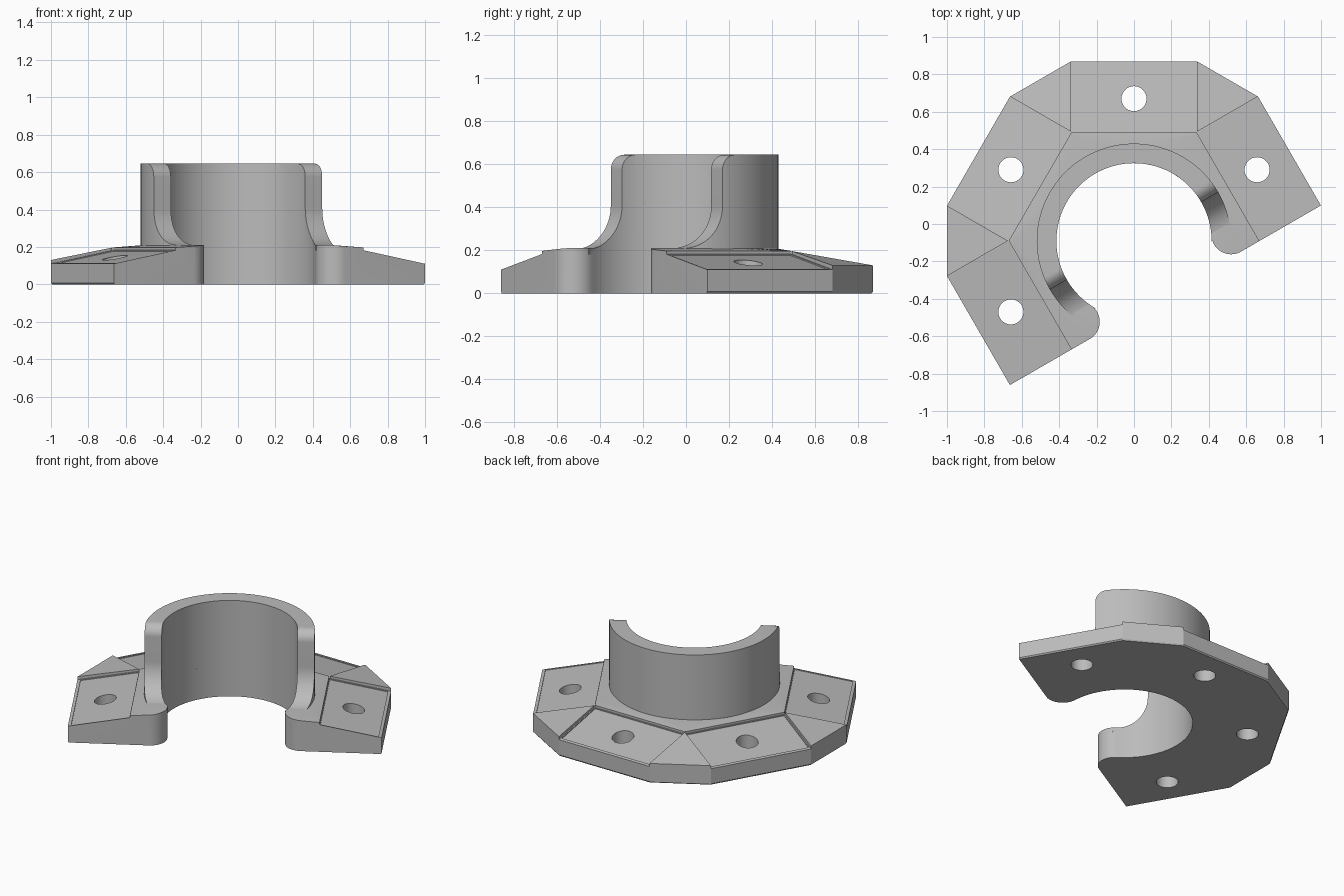
import bpy, bmesh
from math import sin, cos, radians, degrees, atan2, hypot
from mathutils import Matrix, Vector

if "Cube" in bpy.data.objects:
    bpy.data.objects.remove(bpy.data.objects["Cube"])

BORE, SLEEVE, TOP = 0.415, 0.52, 0.645      # collar radii and height
HALF, REACH, SHELF = 0.336, 0.96, 0.58      # pad half width, outer and inner reach
TIP = SLEEVE - BORE                         # rounding of the two plate ends

# One plain grey for the whole part
grey = bpy.data.materials.new("plain_grey")
grey.use_nodes = True
grey.diffuse_color = (0.5, 0.5, 0.5, 1)
grey.node_tree.nodes["Principled BSDF"].inputs["Base Color"].default_value = (0.5, 0.5, 0.5, 1)


def make_object(name, bm):
    bmesh.ops.recalc_face_normals(bm, faces=bm.faces)
    mesh = bpy.data.meshes.new(name)
    bm.to_mesh(mesh)
    bm.free()
    mesh.materials.append(grey)
    obj = bpy.data.objects.new(name, mesh)
    bpy.context.collection.objects.link(obj)
    return obj


def prism(name, points, low, high, place):
    """Extrude a 2D outline from low to high; place maps (p, q, s) to space."""
    bm = bmesh.new()
    rings = [[bm.verts.new(place(p, q, s)) for p, q in points] for s in (low, high)]
    for ring in rings:
        bm.faces.new(ring)
    for i in range(len(points)):
        j = (i + 1) % len(points)
        bm.faces.new((rings[0][i], rings[0][j], rings[1][j], rings[1][i]))
    return make_object(name, bm)


def arc(cx, cy, r, start, end, n):
    return [(cx + r * cos(radians(start + (end - start) * i / n)),
             cy + r * sin(radians(start + (end - start) * i / n))) for i in range(n + 1)]


def upright(p, q, s):
    return Vector((p, q, s))


def combine(obj, tool, operation):
    mod = obj.modifiers.new(operation, 'BOOLEAN')
    mod.operation, mod.solver, mod.object = operation, 'EXACT', tool
    bpy.context.view_layer.objects.active = obj
    bpy.ops.object.modifier_apply(modifier=mod.name)
    bpy.data.objects.remove(tool)


def pad_place(angle):
    """Profile (reach, height) swept sideways, turned to the pad direction."""
    turn = Matrix.Rotation(radians(angle), 3, 'Z')
    return lambda p, q, s: turn @ Vector((p, s, q))


# Sloped twelve-sided base plate; the opening points along local +x
bm = bmesh.new()
for k in range(6):
    place = pad_place(30 + 60 * k)
    for side in (-1, 1):
        for r, z in ((REACH - 0.006, 0), (REACH, 0.008), (REACH, 0.13)):
            bm.verts.new(place(r, z, side * HALF))
    bm.verts.new(place(SHELF, 0.197, HALF))
for x, y in arc(0, 0, 0.5, 0, 354, 59):
    bm.verts.new((x, y, 0.21))
hull = bmesh.ops.convex_hull(bm, input=bm.verts)
bmesh.ops.delete(bm, geom=[v for v in bm.verts if not v.link_faces], context='VERTS')
bmesh.ops.dissolve_limit(bm, angle_limit=0.002, verts=bm.verts, edges=bm.edges)
plate = make_object("base_plate", bm)

# Plan outline: straight cut, rounded tips and the open bore
cx = HALF - TIP
cy = (SLEEVE ** 2 - cx ** 2) ** 0.5
bite = degrees(atan2(cy, cx))
tip = arc(cx, -cy, TIP, 0, 180 - bite, 16)
outline = [(HALF, 1.2), (-1.2, 1.2), (-1.2, -1.2), (HALF, -1.2)] + tip
outline += arc(0, 0, BORE, -bite, bite - 360, 64)[1:-1]
outline += [(x, -y) for x, y in reversed(tip)]
combine(plate, prism("plan_cutter", outline, -0.1, 0.5, upright), 'INTERSECT')

# Four sunken pads with a thin outer lip, each with a bolt hole
for angle in (90, 150, 210, 270):
    place = pad_place(angle)
    for near, far, half, drop in ((SHELF, 1.1, HALF + 0.001, 0), (SHELF + 0.004, 0.94, 0.33, 0.006)):
        floor = [(r, 0.11 + 0.19 * (REACH - r) - drop) for r in (near, far)]
        combine(plate, prism("pad_cutter", floor + [(far, 0.4), (near, 0.4)], -half, half, place),
                'DIFFERENCE')
    centre = place(0.76, 0, 0)
    hole = prism("hole_cutter", arc(centre.x, centre.y, 0.067, 0, 350, 35), -0.1, 0.4, upright)
    combine(plate, hole, 'DIFFERENCE')

# Half collar: ring trimmed by a side profile with round top and flared foot
collar = prism("half_collar", arc(0, 0, SLEEVE, 0, 357, 119), 0.18, TOP, upright)
combine(collar, prism("bore_cutter", arc(0, 0, BORE, 0, 357, 119), 0, 1, upright), 'DIFFERENCE')
side = [(-0.7, 0.1), (0.21, 0.1), (0.21, 0.208)]
side += arc(0.2, 0.408, 0.2, 270, 180, 16)
side += arc(-0.07, TOP - 0.07, 0.07, 0, 90, 10) + [(-0.3, TOP + 0.1), (-0.7, TOP + 0.1)]
combine(collar, prism("profile_cutter", side, -0.7, 0.7, lambda p, q, s: Vector((p, s, q))),
        'INTERSECT')

# Turn the opening to the front left and shade
for obj in (plate, collar):
    obj.data.transform(Matrix.Translation((0, -0.09, 0)) @ Matrix.Rotation(radians(-60), 4, 'Z'))
    bpy.ops.object.select_all(action='DESELECT')
    obj.select_set(True)
    bpy.context.view_layer.objects.active = obj
    bpy.ops.object.shade_smooth_by_angle(angle=radians(20))
